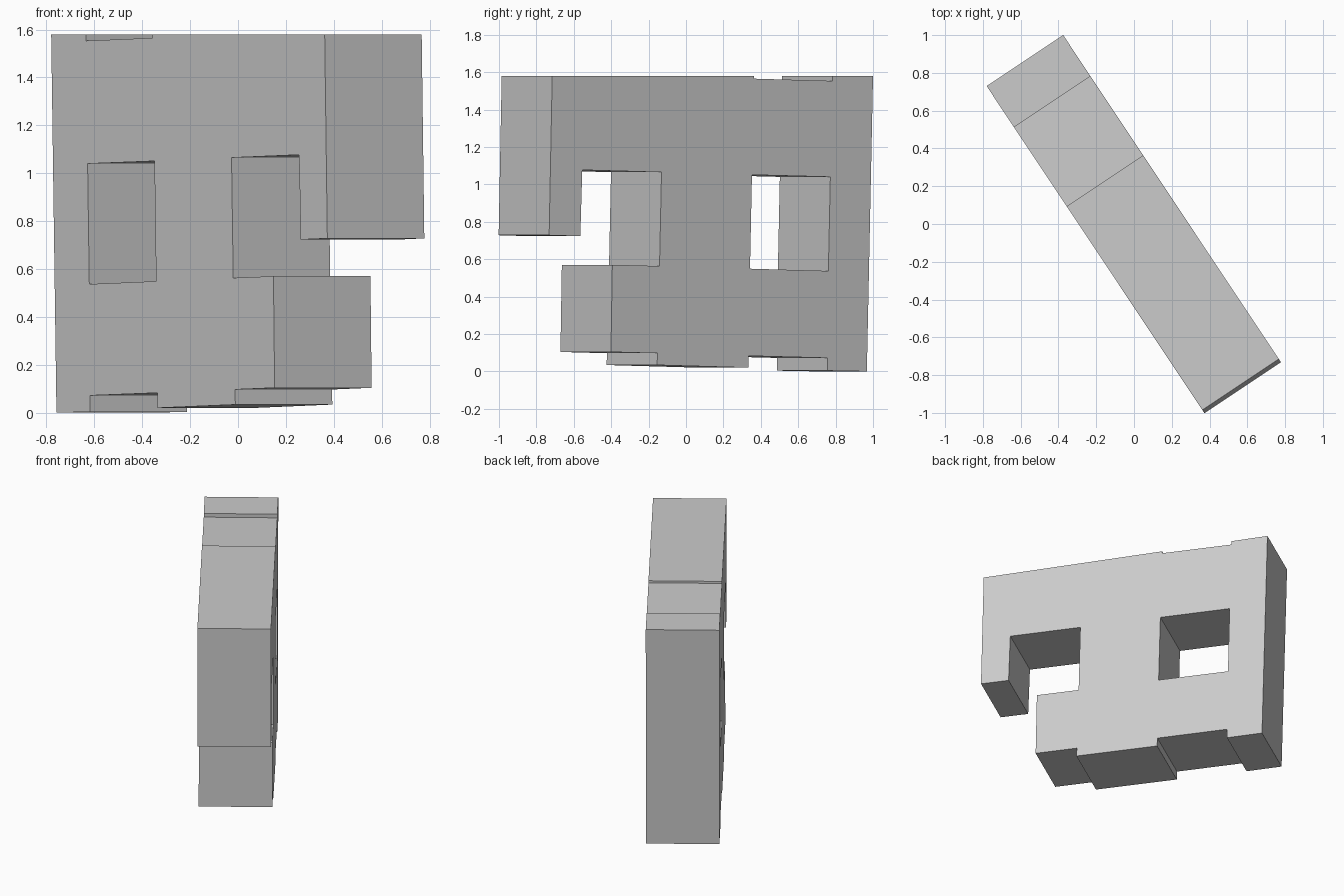
import bpy, bmesh
from mathutils import Vector

if "Cube" in bpy.data.objects:
    bpy.data.objects.remove(bpy.data.objects["Cube"])

THICK = Vector((0.405, 0.27, 0.0))   # across the slab
SLOPE = -1.502                       # plan direction of the slab face


def slab(name, profile, start=0.0, end=1.0):
    """Extrude a face profile (front-view x, z) through the slab thickness."""
    bm = bmesh.new()
    near = [Vector((x, 0.73 + SLOPE * (x + 0.78), z)) for x, z in profile]
    face = bm.faces.new([bm.verts.new(p + THICK * start) for p in near])
    ext = bmesh.ops.extrude_face_region(bm, geom=[face])
    verts = [g for g in ext["geom"] if isinstance(g, bmesh.types.BMVert)]
    bmesh.ops.translate(bm, vec=THICK * (end - start), verts=verts)
    bmesh.ops.recalc_face_normals(bm, faces=bm.faces)
    mesh = bpy.data.meshes.new(name)
    bm.to_mesh(mesh)
    bm.free()
    obj = bpy.data.objects.new(name, mesh)
    bpy.context.collection.objects.link(obj)
    return obj


# Notched outline, slightly leaning, with a flat top
panel = slab("notched_panel", [
    (-0.758, 0.0), (-0.617, 0.004), (-0.618, 0.072), (-0.337, 0.083),
    (-0.336, 0.02), (-0.011, 0.034), (-0.013, 0.097), (0.153, 0.104),
    (0.148, 0.57), (-0.02, 0.563), (-0.027, 1.065), (0.255, 1.077),
    (0.262, 0.723), (0.373, 0.728), (0.362, 1.58), (-0.356, 1.58),
    (-0.356, 1.565), (-0.635, 1.553), (-0.635, 1.58), (-0.78, 1.58)])

# Window opening through the slab
cutter = slab("window_cutter", [
    (-0.628, 1.04), (-0.349, 1.051), (-0.342, 0.549), (-0.621, 0.537)],
    -0.5, 1.5)
cutter.hide_render = True
cutter.hide_viewport = True
cut = panel.modifiers.new("window", "BOOLEAN")
cut.operation = "DIFFERENCE"
cut.solver = "EXACT"
cut.object = cutter
